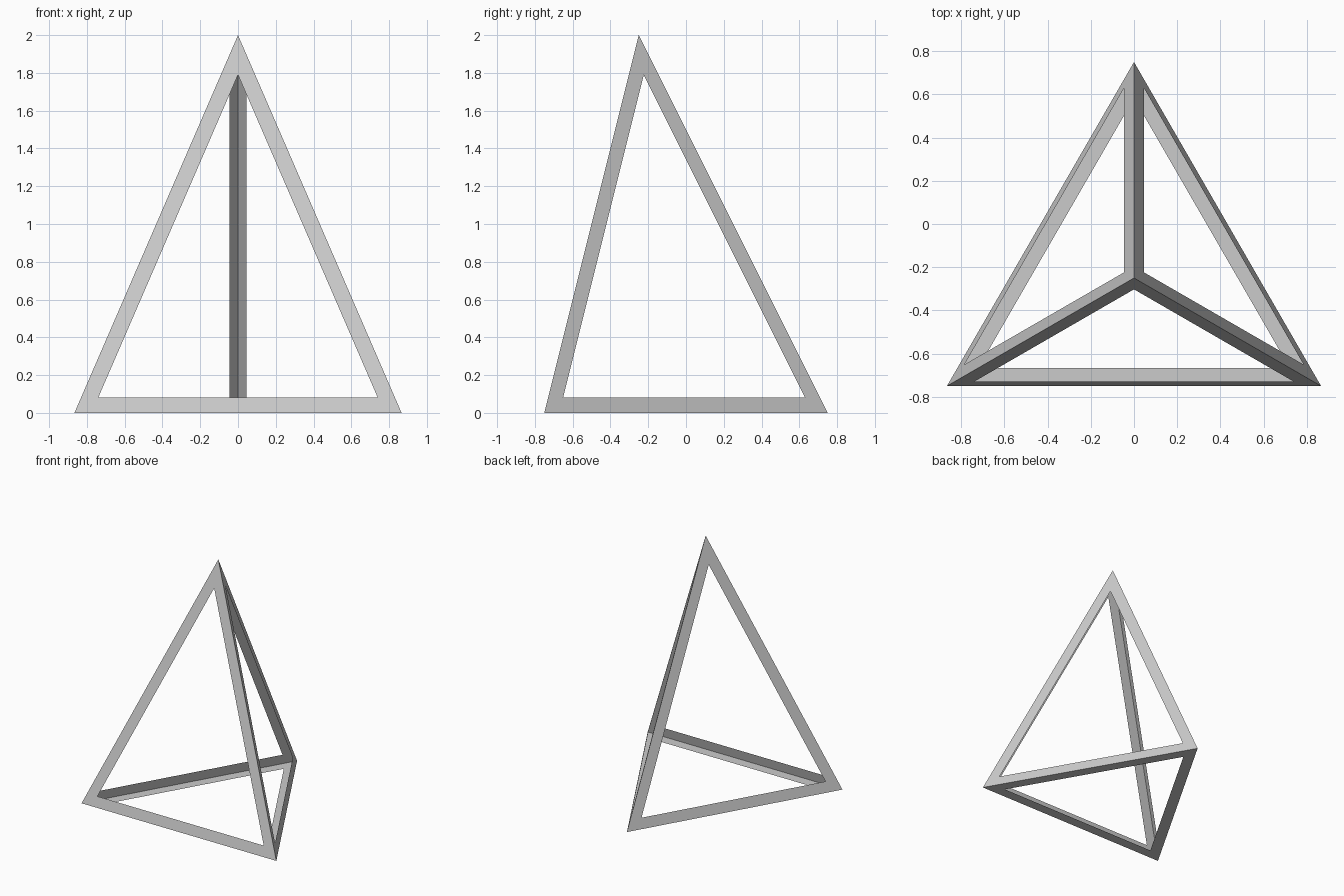
import bpy, bmesh, math

if "Cube" in bpy.data.objects:
    bpy.data.objects.remove(bpy.data.objects["Cube"])

# Three-sided pyramid: equilateral base of radius 1, height 2
bm = bmesh.new()
base = []
for i in range(3):
    a = math.radians(90 + 120 * i)
    base.append(bm.verts.new((math.cos(a), math.sin(a) - 0.25, 0)))
apex = bm.verts.new((0, -0.25, 2))
bm.faces.new(base[::-1])
for i in range(3):
    bm.faces.new((base[i], base[(i + 1) % 3], apex))
bm.normal_update()

# Open every face, leaving thin flat strips that meet along the edges
openings = list(bm.faces)
bmesh.ops.inset_individual(bm, faces=openings, thickness=0.084, use_even_offset=True)
bmesh.ops.delete(bm, geom=openings, context='FACES')

mesh = bpy.data.meshes.new("pyramid_frame")
bm.to_mesh(mesh)
bm.free()
bpy.context.collection.objects.link(bpy.data.objects.new("pyramid_frame", mesh))
